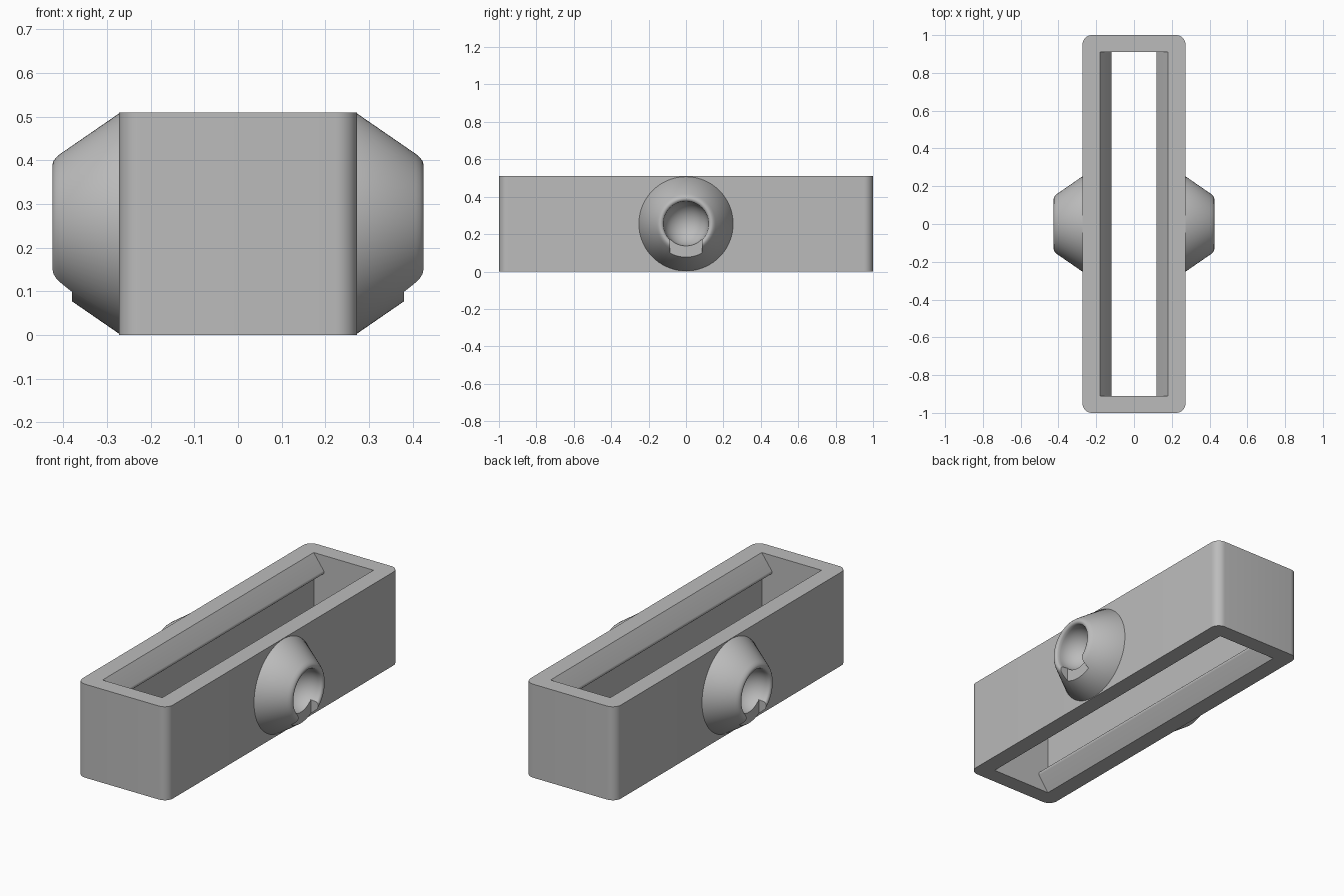
import bpy, bmesh, math
from mathutils import Vector

default = bpy.data.objects.get("Cube")
if default:
    bpy.data.objects.remove(default, do_unlink=True)

HEIGHT = 0.51
HALF_W = 0.273
MID_Z = HEIGHT / 2

grey = bpy.data.materials.new("plain_grey")
grey.use_nodes = True
color = (0.5, 0.5, 0.5, 1)
grey.diffuse_color = color
for node in grey.node_tree.nodes:
    if node.type == 'BSDF_PRINCIPLED':
        node.inputs["Base Color"].default_value = color


def to_object(bm, name):
    bmesh.ops.recalc_face_normals(bm, faces=bm.faces)
    mesh = bpy.data.meshes.new(name)
    bm.to_mesh(mesh)
    bm.free()
    mesh.materials.append(grey)
    obj = bpy.data.objects.new(name, mesh)
    bpy.context.collection.objects.link(obj)
    return obj


def box(x0, x1, y0, y1, z0, z1):
    bm = bmesh.new()
    bmesh.ops.create_cube(bm, size=1)
    for v in bm.verts:
        v.co = Vector((x0 if v.co.x < 0 else x1,
                       y0 if v.co.y < 0 else y1,
                       z0 if v.co.z < 0 else z1))
    return bm


def activate(obj):
    bpy.ops.object.select_all(action='DESELECT')
    obj.select_set(True)
    bpy.context.view_layer.objects.active = obj


def cut(obj, cutter):
    cutter.hide_render = True
    mod = obj.modifiers.new("cut", 'BOOLEAN')
    mod.operation = 'DIFFERENCE'
    mod.solver = 'EXACT'
    mod.object = cutter
    activate(obj)
    bpy.ops.object.modifier_apply(modifier=mod.name)
    bpy.data.objects.remove(cutter, do_unlink=True)


def smooth(obj, degrees):
    activate(obj)
    bpy.ops.object.shade_smooth_by_angle(angle=math.radians(degrees))


# Frame: box with rounded upright corners
bm = box(-HALF_W, HALF_W, -1, 1, 0, HEIGHT)
upright = [e for e in bm.edges
           if abs(e.verts[0].co.z - e.verts[1].co.z) > 0.1]
bmesh.ops.bevel(bm, geom=upright, offset=0.05, segments=8,
                profile=0.5, affect='EDGES')
frame = to_object(bm, "frame")

# Slot through the frame, pinched by a rail near the top and bottom of each wall
WALL, TIP, SLOT_Y = 0.18, 0.112, 0.91
half = [(WALL, 0.7), (WALL, HEIGHT), (TIP, 0.415), (WALL, 0.37)]
right = half + [(x, HEIGHT - z) for x, z in reversed(half)]
outline = right + [(-x, z) for x, z in reversed(right)]
bm = bmesh.new()
face = bm.faces.new([bm.verts.new((x, -SLOT_Y, z)) for x, z in outline])
grown = bmesh.ops.extrude_face_region(bm, geom=[face])["geom"]
bmesh.ops.translate(bm, vec=(0, 2 * SLOT_Y, 0),
                    verts=[g for g in grown if isinstance(g, bmesh.types.BMVert)])
bmesh.ops.recalc_face_normals(bm, faces=bm.faces)
tips = [e for e in bm.edges
        if all(abs(abs(v.co.x) - TIP) < 0.001 for v in e.verts)
        and abs(e.verts[0].co.y - e.verts[1].co.y) > 1]
bmesh.ops.bevel(bm, geom=tips, offset=0.015, segments=5,
                profile=0.5, affect='EDGES')
cut(frame, to_object(bm, "slot_cutter"))
smooth(frame, 30)

# Conical bosses with a round socket and a notch in the lower rim
SOCKET_R, SOCKET_X = 0.12, 0.40
cone_and_lip = [(0.25, 0), (0.25, 0.252), (HALF_W, 0.252), (0.408, 0.159),
                (0.417, 0.151), (0.423, 0.143), (0.425, 0.135),
                (0.422, 0.126), (0.415, 0.121)]
bowl = []
for i in range(13):
    a = math.pi / 2 * i / 12
    bowl.append((SOCKET_X - SOCKET_R * math.sin(a), SOCKET_R * math.cos(a)))
bowl[-1] = (SOCKET_X - SOCKET_R, 0)


def boss(name, side):
    bm = bmesh.new()
    verts = [bm.verts.new((side * x, 0, MID_Z + r)) for x, r in cone_and_lip + bowl]
    edges = [bm.edges.new(pair) for pair in zip(verts, verts[1:])]
    bmesh.ops.spin(bm, geom=verts + edges, cent=(0, 0, MID_Z), axis=(1, 0, 0),
                   angle=math.tau, steps=72)
    bmesh.ops.remove_doubles(bm, verts=bm.verts, dist=0.0001)
    obj = to_object(bm, name)
    x0, x1 = sorted((side * 0.38, side * 0.6))
    cut(obj, to_object(box(x0, x1, -0.085, 0.085, -0.1, MID_Z), "notch_cutter"))
    smooth(obj, 40)


boss("left_boss", 1)
boss("right_boss", -1)
